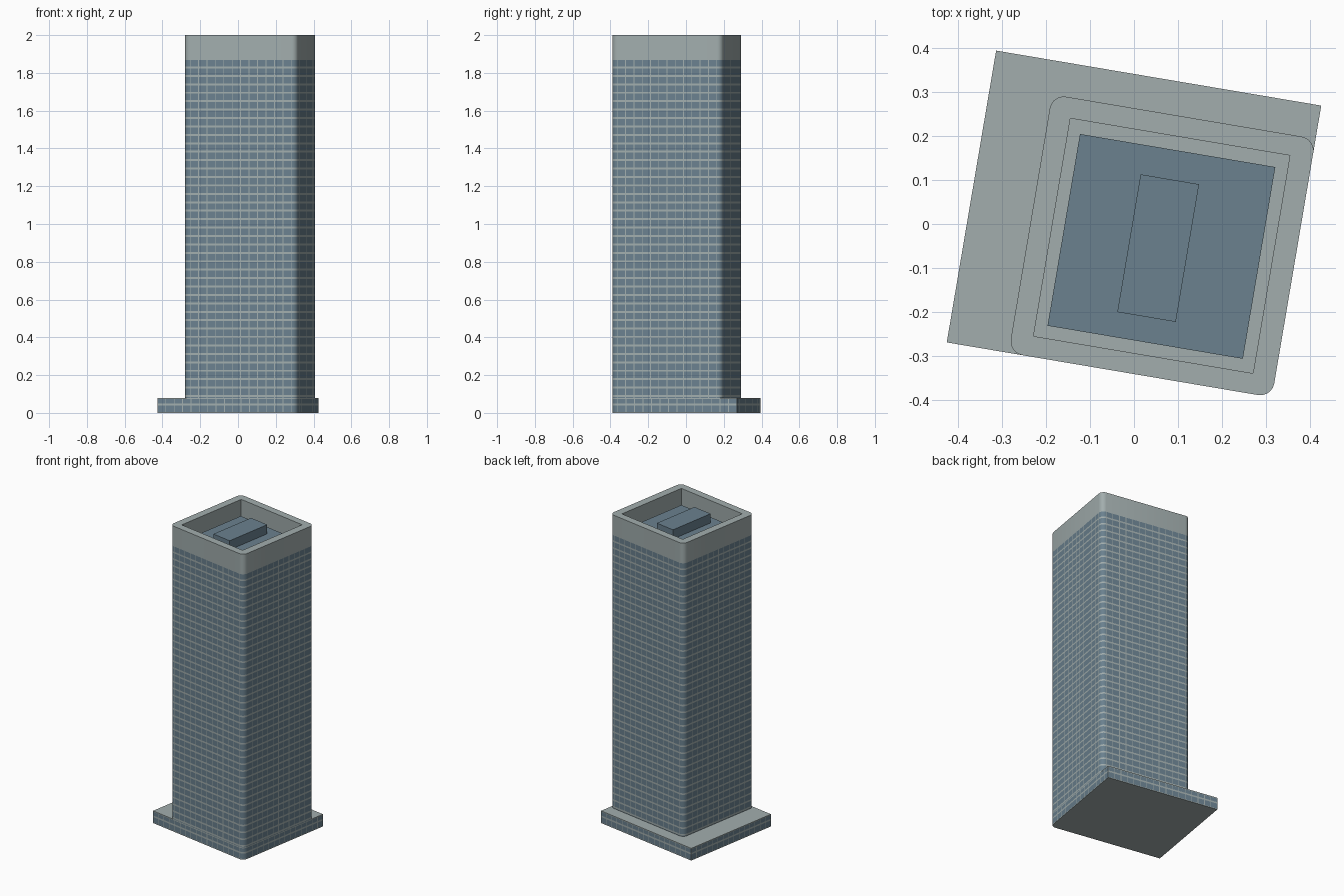
import bpy, bmesh, math
from mathutils import Matrix

if "Cube" in bpy.data.objects:
    bpy.data.objects.remove(bpy.data.objects["Cube"])

TURN = Matrix.Rotation(math.radians(-9.6), 4, 'Z')
PITCH = 0.0446          # storey height and window width
BAND, MULLION = 0.0052, 0.0022   # half widths of the grey strips


def material(name, rgb):
    m = bpy.data.materials.new(name)
    m.diffuse_color = (*rgb, 1)
    m.use_nodes = True
    m.node_tree.nodes["Principled BSDF"].inputs["Base Color"].default_value = m.diffuse_color
    return m


GREY = material("pale_concrete", (0.36, 0.42, 0.42))
GLASS = material("blue_glass", (0.145, 0.22, 0.275))


def finish(name, bm):
    bmesh.ops.recalc_face_normals(bm, faces=bm.faces)
    me = bpy.data.meshes.new(name)
    bm.to_mesh(me)
    bm.free()
    me.transform(TURN)
    me.materials.append(GREY)
    me.materials.append(GLASS)
    ob = bpy.data.objects.new(name, me)
    bpy.context.collection.objects.link(ob)
    return ob


def outline(x0, x1, y0, y1, radii, split=True):
    """Counter-clockwise rounded rectangle from the front left corner.
    Returns points and, for each following segment, whether it is glass."""
    corners = [(x0, y0, 1, 1), (x1, y0, -1, 1), (x1, y1, -1, -1), (x0, y1, 1, -1)]
    arcs = []
    for k, ((cx, cy, sx, sy), r) in enumerate(zip(corners, radii)):
        n = 5 if r else 0
        a0 = math.pi + k * math.pi / 2
        arcs.append([(cx + sx * r + r * math.cos(a0 + i * math.pi / 2 / max(n, 1)),
                      cy + sy * r + r * math.sin(a0 + i * math.pi / 2 / max(n, 1)))
                     for i in range(n + 1)])
    pts, glass = [], []
    for k in range(4):
        pts += arcs[k][:-1]
        glass += [True] * (len(arcs[k]) - 1)
        a, b = arcs[k][-1], arcs[(k + 1) % 4][0]
        length = math.dist(a, b)
        n = round(length / PITCH) if split else 1
        cuts = [(0, True)]
        if split:
            w = MULLION / length
            cuts = [(0, False), (w, True)]
            for i in range(1, n):
                cuts += [(i / n - w, False), (i / n + w, True)]
            cuts.append((1 - w, False))
        for t, g in cuts:
            pts.append((a[0] + (b[0] - a[0]) * t, a[1] + (b[1] - a[1]) * t))
            glass.append(g)
    return pts, glass


def facade(name, shape, z0, z1, top_trim):
    """Window wall: storey bands and mullions are faces coloured grey."""
    pts, glass = shape
    levels = [(z0, True)]
    for n in range(0, 43):
        for z, g in ((n * PITCH - BAND, False), (n * PITCH + BAND, True)):
            if z0 < z < z1 - top_trim - 0.002:
                levels.append((z, g))
    if z0 == 0:
        levels[0] = (0, False)
    if top_trim:
        levels.append((z1 - top_trim, False))
    levels.append((z1, False))
    bm = bmesh.new()
    rings = [[bm.verts.new((x, y, z)) for x, y in pts] for z, _ in levels]
    n = len(pts)
    for k in range(len(levels) - 1):
        for i in range(n):
            j = (i + 1) % n
            f = bm.faces.new((rings[k][i], rings[k][j], rings[k + 1][j], rings[k + 1][i]))
            f.material_index = int(glass[i] and levels[k][1])
    bm.faces.new(rings[0][::-1])
    bm.faces.new(rings[-1])
    return finish(name, bm)


def block(name, x0, x1, y0, y1, z0, z1, mat):
    bm = bmesh.new()
    bmesh.ops.create_cube(bm, size=1, matrix=Matrix.LocRotScale(
        ((x0 + x1) / 2, (y0 + y1) / 2, (z0 + z1) / 2), None,
        (x1 - x0, y1 - y0, z1 - z0)))
    for f in bm.faces:
        f.material_index = mat
    return finish(name, bm)


# Footprints: the tower is flush with the podium at the front and right
L, R, F, B, RAD = -0.233, 0.3755, -0.337, 0.26, 0.032
PODIUM_TOP, CROWN = 0.08, 42 * PITCH - BAND
FLOOR = 1.885

facade("podium", outline(-0.3755, R, F, 0.337, (0, RAD, 0, 0)), 0, PODIUM_TOP, 0.006)
facade("tower", outline(L, R, F, B, (RAD,) * 4), PODIUM_TOP, CROWN, 0)

# Parapet: rounded outside, square inside, with the roof floor in it
bm = bmesh.new()
pts, _ = outline(L, R, F, B, (RAD,) * 4, split=False)
inner = [(-0.183, -0.29), (0.324, -0.29), (0.324, 0.213), (-0.183, 0.213)]
low, high = ([bm.verts.new((x, y, z)) for x, y in pts] for z in (CROWN, 2.0))
deck, rim = ([bm.verts.new((x, y, z)) for x, y in inner] for z in (FLOOR, 2.0))
n = len(pts)
for i in range(n):
    j = (i + 1) % n
    bm.faces.new((low[i], low[j], high[j], high[i]))
    c, d = i // 6, (j // 6) % 4
    if c == d:
        bm.faces.new((high[i], high[j], rim[c]))
    else:
        bm.faces.new((high[i], high[j], rim[d], rim[c]))
for i in range(4):
    j = (i + 1) % 4
    bm.faces.new((rim[i], rim[j], deck[j], deck[i]))
bm.faces.new(deck)
finish("parapet", bm)

# Roof slab and plant room
block("roof_slab", -0.1555, 0.2957, -0.2613, 0.1816, FLOOR, 1.91, 1)
block("plant_room", -0.004, 0.131, -0.204, 0.114, 1.91, 1.97, 1)

# Smooth rounded corners, keeping real edges sharp
for ob in bpy.data.objects:
    ob.select_set(True)
    bpy.context.view_layer.objects.active = ob
bpy.ops.object.shade_smooth_by_angle(angle=math.radians(30))
